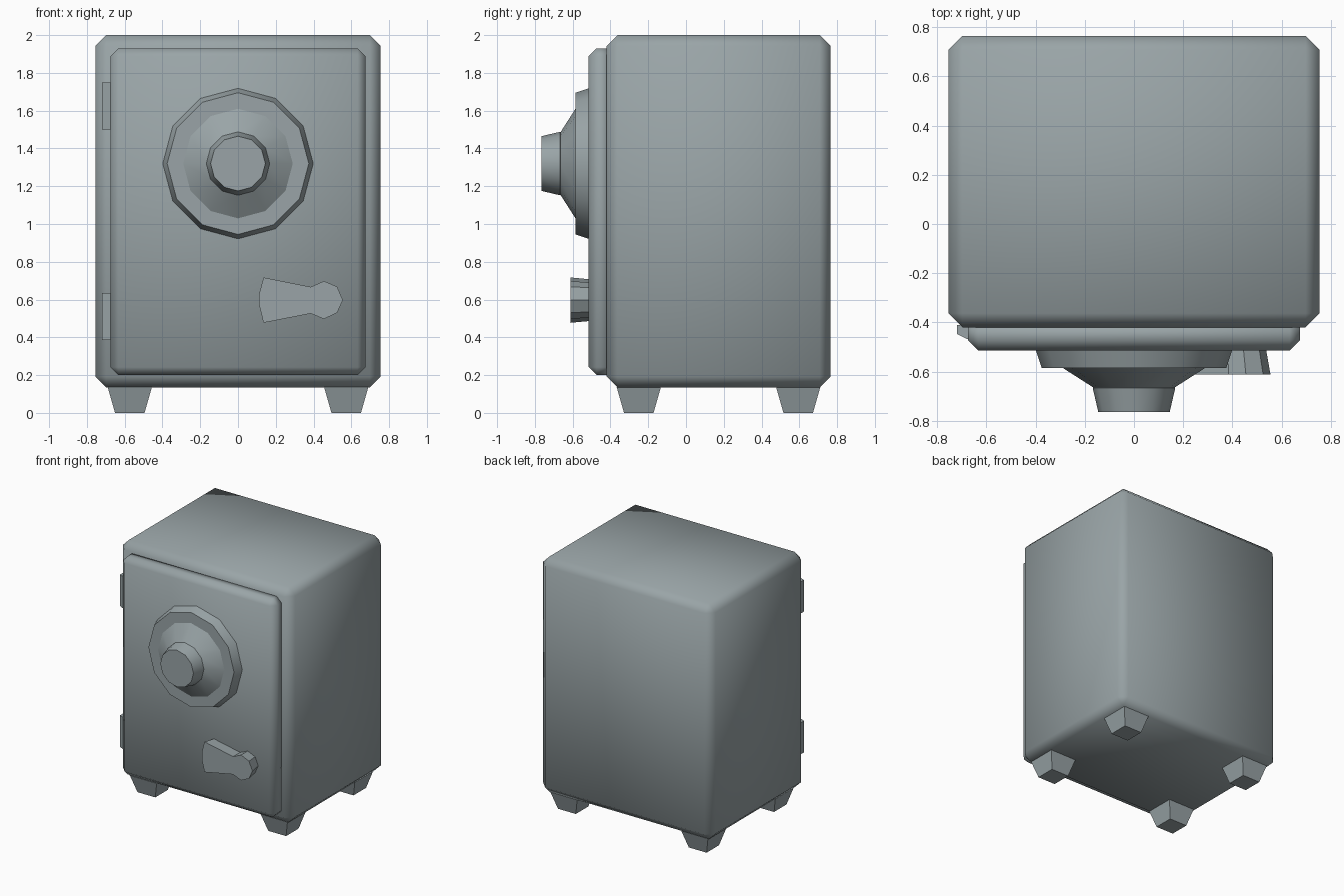
import bpy, bmesh, math

if "Cube" in bpy.data.objects:
    bpy.data.objects.remove(bpy.data.objects["Cube"])

steel = bpy.data.materials.new("grey steel")
steel.diffuse_color = (0.32, 0.372, 0.385, 1)
steel.use_nodes = True
steel.node_tree.nodes["Principled BSDF"].inputs["Base Color"].default_value = steel.diffuse_color


def finish(name, bm, angle=None):
    """Turn a bmesh into an object; angle=None gives full smooth shading."""
    bmesh.ops.recalc_face_normals(bm, faces=bm.faces[:])
    me = bpy.data.meshes.new(name)
    bm.to_mesh(me)
    bm.free()
    me.materials.append(steel)
    ob = bpy.data.objects.new(name, me)
    bpy.context.collection.objects.link(ob)
    bpy.ops.object.select_all(action='DESELECT')
    ob.select_set(True)
    bpy.context.view_layer.objects.active = ob
    if angle is None:
        bpy.ops.object.shade_smooth()
    else:
        bpy.ops.object.shade_smooth_by_angle(angle=math.radians(angle))
    return ob


def bevel_box(name, lo, hi, width, keep_back=False):
    """Box with one-step chamfers; keep_back leaves the rear rim square."""
    bm = bmesh.new()
    bmesh.ops.create_cube(bm, size=1)
    for v in bm.verts:
        v.co = [lo[i] + (v.co[i] + 0.5) * (hi[i] - lo[i]) for i in range(3)]
    edges = [e for e in bm.edges
             if not (keep_back and all(v.co.y > hi[1] - 1e-4 for v in e.verts))]
    bmesh.ops.bevel(bm, geom=edges, offset=width, segments=1,
                    profile=0.5, affect='EDGES')
    return finish(name, bm)


def loft(name, rings, angle):
    """Skin equal-length rings of points and cap both ends."""
    bm = bmesh.new()
    loops = [[bm.verts.new(p) for p in r] for r in rings]
    n = len(loops[0])
    for a, b in zip(loops, loops[1:]):
        for i in range(n):
            j = (i + 1) % n
            bm.faces.new((a[i], a[j], b[j], b[i]))
    bm.faces.new(loops[0])
    bm.faces.new(loops[-1])
    return finish(name, bm, angle)


# Cabinet and door
bevel_box("cabinet", (-0.755, -0.42, 0.135), (0.755, 0.765, 2.0), 0.057)
bevel_box("door", (-0.675, -0.515, 0.2), (0.675, -0.41, 1.93), 0.042, True)

# Twelve-sided combination dial: flange, cone and knob
profile = [(0.40, -0.51), (0.375, -0.585), (0.29, -0.585),
           (0.165, -0.665), (0.168, -0.666), (0.145, -0.765)]
turns = [math.radians(30 * i) for i in range(12)]
loft("dial", [[(r * math.cos(t), y, 1.32 + r * math.sin(t)) for t in turns]
              for r, y in profile], 31)

# Handle, flaring slightly towards the front
outline = [(0.135, 0.717), (0.112, 0.63), (0.112, 0.57), (0.135, 0.477),
           (0.385, 0.526), (0.455, 0.497), (0.525, 0.53), (0.555, 0.597),
           (0.525, 0.668), (0.455, 0.698), (0.385, 0.667)]
loft("handle", [[(0.33 + (x - 0.33) * s, y, 0.597 + (z - 0.597) * s)
                 for x, z in outline] for y, s in ((-0.51, 0.92), (-0.612, 1))], 31)

# Hinges on the left of the door
hinge = [(-0.665, -0.41), (-0.72, -0.41), (-0.72, -0.447), (-0.68, -0.467), (-0.665, -0.467)]
for name, z0 in (("upper_hinge", 1.5), ("lower_hinge", 0.385)):
    loft(name, [[(x, y, z) for x, y in hinge] for z in (z0, z0 + 0.25)], 20)

# Four tapered feet
for side, cx in (("left", -0.573), ("right", 0.573)):
    for end, cy in (("front", -0.25), ("back", 0.594)):
        loft(f"{end}_{side}_foot",
             [[(cx + sx * h, cy + sy * h, z)
               for sx, sy in ((-1, -1), (1, -1), (1, 1), (-1, 1))]
              for z, h in ((0, 0.078), (0.136, 0.117))], 20)
